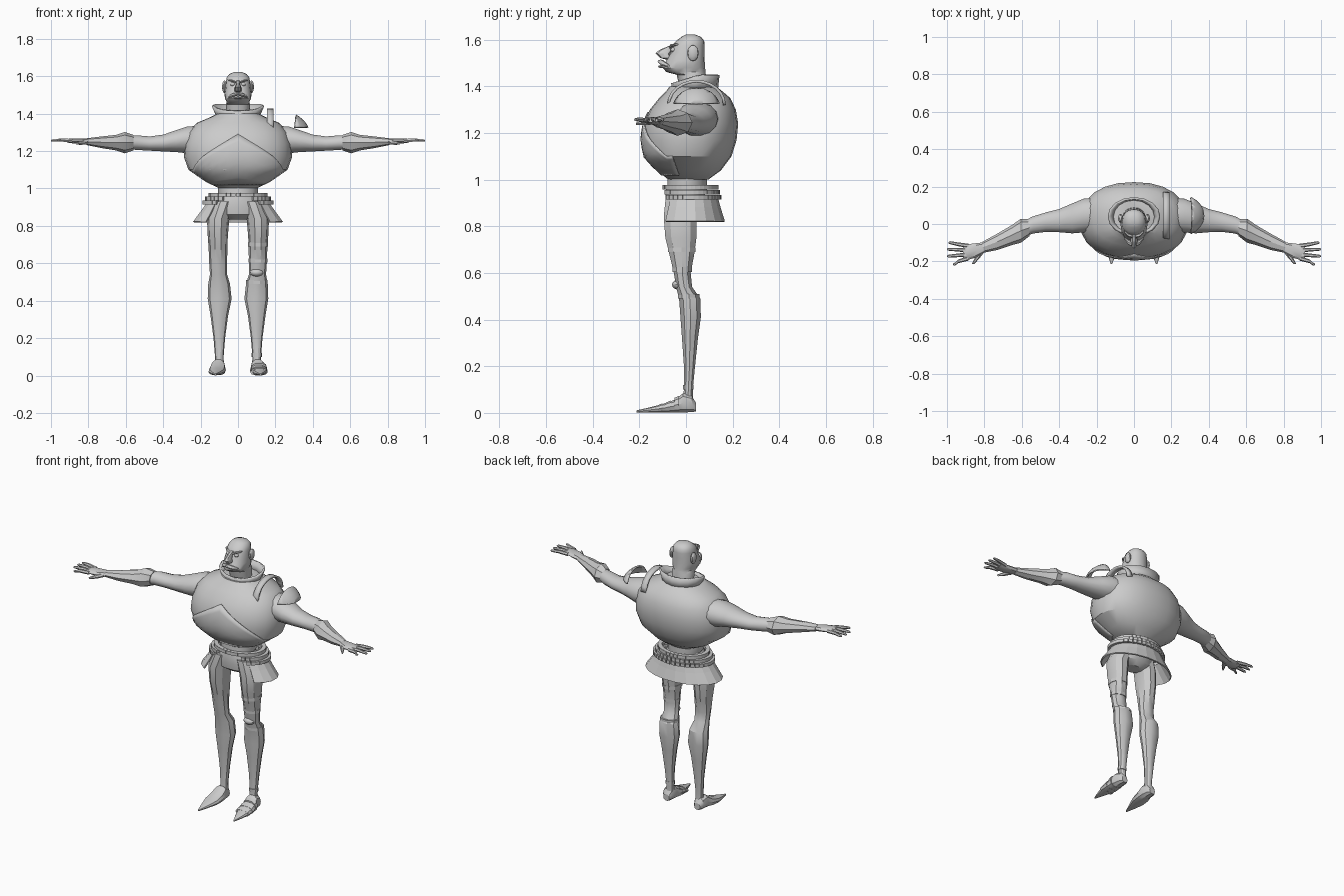
import bpy, bmesh, math
from mathutils import Vector, Matrix

X, Y, Z = Vector((1, 0, 0)), Vector((0, 1, 0)), Vector((0, 0, 1))


def finish(name, bm, angle=30):
    bmesh.ops.recalc_face_normals(bm, faces=bm.faces)
    me = bpy.data.meshes.new(name)
    bm.to_mesh(me)
    bm.free()
    ob = bpy.data.objects.new(name, me)
    bpy.context.collection.objects.link(ob)
    for f in me.polygons:
        f.use_smooth = angle > 0
    if angle:
        me.set_sharp_from_angle(angle=math.radians(angle))
    return ob


def unit(t, p):
    c, s = math.cos(t), math.sin(t)
    return (math.copysign(abs(c) ** (2 / p), c), math.copysign(abs(s) ** (2 / p), s))


def skin(name, rows, closed=True, caps=True, angle=30):
    """Bridge rows of points into a surface."""
    bm = bmesh.new()
    vs = [[bm.verts.new(q) for q in r] for r in rows]
    n = len(vs[0])
    for a, b in zip(vs, vs[1:]):
        for i in range(n if closed else n - 1):
            j = (i + 1) % n
            bm.faces.new((a[i], a[j], b[j], b[i]))
    if closed and caps:
        bm.faces.new(vs[0])
        bm.faces.new(vs[-1])
    return finish(name, bm, angle)


def loft(name, rings, U=X, V=Y, n=12, p=2, s=1, angle=30, caps=True):
    """Rings are (x, y, z, half size along U, half size along V)."""
    rows = []
    for x, y, z, a, b in rings:
        c = Vector((x * s, y, z))
        rows.append([c + U * a * unit(2 * math.pi * i / n, p)[0] + V * b * unit(2 * math.pi * i / n, p)[1]
                     for i in range(n)])
    return skin(name, rows, caps=caps, angle=angle)


def thicken(ob, t):
    m = ob.modifiers.new("thickness", 'SOLIDIFY')
    m.thickness, m.offset = t, 0
    return ob


def ball(name, c, r, n=12):
    bm = bmesh.new()
    bmesh.ops.create_uvsphere(bm, u_segments=n, v_segments=n * 2 // 3, radius=1,
                              matrix=Matrix.Translation(c) @ Matrix.Diagonal((*r, 1)))
    return finish(name, bm)


def upright(rows):
    """(z, front y, back y, half width) to loft rings on the centre line."""
    return [(0, (f + b) / 2, z, w, (b - f) / 2) for z, f, b, w in rows]


# barrel-shaped breastplate
TORSO = [(1.0, -.075, .095, .10), (1.04, -.125, .15, .18), (1.10, -.178, .195, .265), (1.17, -.19, .217, .29),
         (1.24, -.182, .224, .285), (1.30, -.155, .214, .265), (1.35, -.115, .19, .222), (1.38, -.085, .155, .15),
         (1.40, -.07, .13, .11)]
loft("torso_armour", upright(TORSO), n=24, p=2.25)


def torso_at(t, z, grow):
    for a, b in zip(TORSO, TORSO[1:]):
        if a[0] <= z <= b[0]:
            k = (z - a[0]) / (b[0] - a[0])
            f, r, w = (a[i] + (b[i] - a[i]) * k for i in (1, 2, 3))
            c, s = unit(t, 2.25)
            return Vector((c * (w + grow), (f + r) / 2 + s * ((r - f) / 2 + grow), z))


# overlapping belly plate with a peaked top edge
rows = []
for k in range(8):
    row = []
    for i in range(17):
        t = math.pi * (1.1 + .8 * i / 16)
        top = 1.29 - .19 * min(1, abs(i - 8) / 7) ** .9
        row.append(torso_at(t, 1.02 + (top - 1.02) * k / 7, .003))
    rows.append(row)
thicken(skin("belly_plate", rows, closed=False), .006)

# collar, lower at the front
rows = []
for k in range(2):
    row = []
    for i in range(16):
        t = 2 * math.pi * i / 16
        back = (1 + math.sin(t)) / 2
        row.append(Vector(((.105 + .03 * k) * math.cos(t), .04 + (.09 + .008 * k) * math.sin(t),
                           1.375 + k * (.04 + .035 * min(1, back * 1.6)))))
    rows.append(row)
thicken(skin("collar", rows, caps=False), .012)

# head and neck
loft("head", upright([(1.36, -.02, .09, .06), (1.45, -.04, .085, .064), (1.462, -.085, .084, .06),
                      (1.48, -.1, .082, .07), (1.51, -.085, .08, .072), (1.545, -.066, .08, .067),
                      (1.575, -.06, .08, .064), (1.595, -.042, .078, .06), (1.612, -.02, .065, .046),
                      (1.622, -.002, .04, .022)]), n=16, p=2.2, angle=40)
loft("nose", [(0, -.055, 1.578, .009, .008), (0, -.085, 1.556, .011, .03), (0, -.098, 1.542, .017, .033),
              (0, -.088, 1.522, .02, .022), (0, -.075, 1.515, .012, .01)], n=8)
loft("moustache", [(-.052, -.075, 1.488, .006, .005), (-.03, -.098, 1.498, .014, .01), (0, -.108, 1.507, .014, .008),
                   (.03, -.098, 1.498, .014, .01), (.052, -.075, 1.488, .006, .005)], Y, Z, 8)
loft("lower_lip", [(-.03, -.09, 1.484, .008, .004), (0, -.108, 1.485, .012, .006), (.03, -.09, 1.484, .008, .004)], Y, Z, 8)
for s in (-1, 1):
    ball("eye", (s * .028, -.054, 1.557), (.013, .012, .01))
    ball("ear", (s * .072, .03, 1.543), (.013, .024, .034))
    loft("brow", [(.008, -.064, 1.567, .01, .006), (.03, -.06, 1.576, .01, .007), (.052, -.04, 1.58, .008, .004)],
         Y, Z, 6, s=s)

# shoulder guard, on one side only
bm = bmesh.new()
bmesh.ops.create_uvsphere(bm, u_segments=24, v_segments=16, radius=1,
                          matrix=Matrix.Translation((.215, .045, 1.315)) @ Matrix.Rotation(.2, 4, 'Y')
                          @ Matrix.Diagonal((.165, .118, .105, 1)))
for co, no in (((.17, 0, 0), (-1, 0, .1)), ((0, 0, 1.325), (0, 0, -1))):
    bmesh.ops.bisect_plane(bm, geom=bm.verts[:] + bm.edges[:] + bm.faces[:], plane_co=co, plane_no=no, clear_outer=True)
thicken(finish("shoulder_guard", bm), .01)
rows = [[Vector((x, .045 + .12 * math.cos(t), 1.32 + .102 * math.sin(t))) for t in
         [math.pi * i / 12 for i in range(13)]] for x in (.155, .19)]
thicken(skin("shoulder_guard_rim", rows, closed=False), .012)

for s in (-1, 1):
    # sleeve and faceted gauntlet
    loft("upper_arm", [(.22, .05, 1.26, .09, .075), (.27, .045, 1.26, .09, .074), (.33, .03, 1.253, .08, .06),
                       (.40, .018, 1.243, .062, .046), (.47, .01, 1.24, .052, .039), (.54, -.005, 1.245, .046, .04),
                       (.61, -.035, 1.245, .04, .034)], Y, Z, 14, s=s, angle=50)
    loft("gauntlet_cuff", [(.56, -.02, 1.245, .046, .042), (.605, -.036, 1.245, .064, .057), (.65, -.058, 1.245, .054, .042),
                           (.73, -.095, 1.247, .044, .031), (.81, -.125, 1.25, .03, .018)], Y, Z, 8, s=s)
    # hand
    loft("palm", [(.79, -.122, 1.25, .025, .017), (.84, -.14, 1.252, .038, .016), (.89, -.15, 1.255, .042, .013),
                  (.915, -.15, 1.255, .036, .009)], Y, Z, 8, s=s)
    for y0, x1, y1 in ((-.117, .992, -.1), (-.14, 1.0, -.135), (-.163, 1.0, -.172), (-.184, .968, -.215)):
        loft("finger", [(.885, y0, 1.255, .012, .011), (.94, (y0 + y1) / 2, 1.259, .010, .010),
                        (x1 - .01, y1, 1.257, .008, .007), (x1, y1, 1.256, .004, .004)], Y, Z, 6, s=s)
    loft("thumb", [(.82, -.15, 1.247, .02, .013), (.84, -.185, 1.243, .013, .011), (.862, -.215, 1.24, .006, .006)],
         X, Z, 6, s=s)
    # leg: thigh, knee, calf, ankle
    loft("leg", [(.075, -.015, .93, .06, .075), (.106, -.025, .84, .06, .074), (.108, -.022, .75, .054, .07),
                 (.107, -.018, .68, .05, .056), (.106, -.016, .60, .048, .038), (.104, -.008, .54, .046, .036),
                 (.101, .016, .49, .058, .048), (.098, .02, .41, .064, .046), (.1, .017, .32, .047, .036),
                 (.1, .015, .2, .031, .025), (.1, .01, .1, .023, .02), (.1, .008, .05, .025, .024)], n=10, s=s)
    # pointed shoe
    loft("shoe", [(.105, .042, .025, .02, .02), (.106, .025, .038, .032, .036), (.106, -.012, .043, .038, .043),
                  (.11, -.05, .029, .045, .028), (.114, -.1, .02, .044, .019), (.118, -.16, .012, .024, .011),
                  (.121, -.213, .006, .004, .005)], X, Z, 10, p=2.4, s=s)

# extra leg armour on one side: knee guard, bands and shoe plates
ball("knee_guard", (.1, -.03, .55), (.036, .03, .022))
for z, y, x, a, b in ((.70, -.019, .107, .054, .062), (.615, -.016, .106, .051, .043), (.5, .012, .101, .058, .048),
                      (.11, .01, .1, .027, .024)):
    loft("leg_band", [(x, y, z - .01, a, b), (x, y, z + .01, a, b)], n=10)
for y, zc, a, b in ((-.03, .037, .044, .037), (-.065, .027, .047, .027), (-.1, .021, .046, .021)):
    loft("shoe_plate", [(.112, y, zc, a, b), (.112, y - .02, zc - .004, a, b - .004)], X, Z, 10, 2.4)

# waist and hips
loft("waist", upright([(.95, -.085, .09, .1), (.975, -.08, .09, .108), (1.02, -.08, .09, .108)]), n=16)
loft("hips", upright([(.835, -.05, .03, .06), (.86, -.085, .06, .13), (.9, -.09, .075, .145), (.94, -.09, .085, .12),
                      (.975, -.085, .085, .1)]), n=14)

# block belt: three rows, parting at the front
bm = bmesh.new()
for z, rx, gap in ((.967, .145, 0), (.946, .163, .55), (.925, .178, .72)):
    for i in range(38):
        t = 2 * math.pi * i / 38 + (z > .95) * .08
        if abs(t - 1.5 * math.pi) < gap:
            continue
        ry = .105 + (.978 - z) * .3
        pos = Vector((rx * math.cos(t), .02 + ry * math.sin(t), z))
        turn = math.atan2(rx * math.sin(t), ry * math.cos(t))
        bmesh.ops.create_cube(bm, size=1, matrix=Matrix.Translation(pos) @ Matrix.Rotation(turn, 4, 'Z')
                              @ Matrix.Diagonal((.024, .023, .02, 1)))
finish("block_belt", bm, 0)

# flared skirt, open at the front
rows = []
for z, rx, ry in ((.918, .168, .118), (.88, .195, .128), (.82, .24, .147)):
    rows.append([Vector((rx * math.cos(t), .018 + ry * math.sin(t), z)) for t in
                 [math.radians(-45 + 270 * i / 15) for i in range(16)]])
thicken(skin("skirt", rows, closed=False, angle=0), .008)
